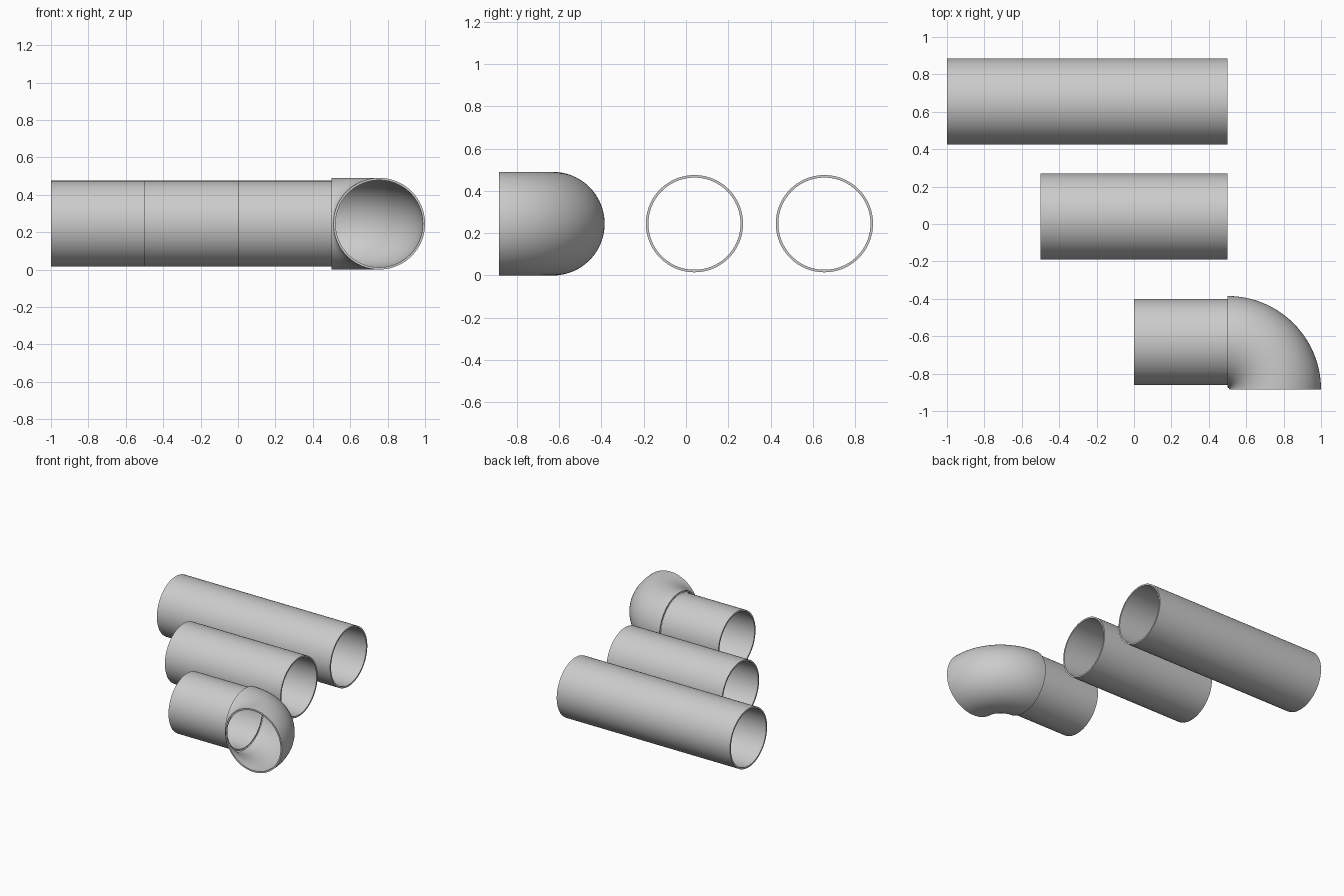
import bpy, bmesh
from math import sin, cos, pi
from mathutils import Vector

if "Cube" in bpy.data.objects:
    bpy.data.objects.remove(bpy.data.objects["Cube"])

SIDES = 96
WALL = 0.012
AXIS_Z = 0.245


def tube(name, stations, radius):
    """Hollow open-ended tube; stations are (centre, horizontal side direction)."""
    bm = bmesh.new()

    def ring(centre, side, r):
        return [bm.verts.new(centre + side * (r * cos(2 * pi * i / SIDES))
                             + Vector((0, 0, r * sin(2 * pi * i / SIDES))))
                for i in range(SIDES)]

    # Outer skin forwards, inner skin back, closed at the rim
    rings = [ring(c, s, radius) for c, s in stations]
    rings += [ring(c, s, radius - WALL) for c, s in reversed(stations)]
    for a, b in zip(rings, rings[1:] + rings[:1]):
        for i in range(SIDES):
            j = (i + 1) % SIDES
            bm.faces.new((a[i], a[j], b[j], b[i]))
    bmesh.ops.recalc_face_normals(bm, faces=bm.faces)

    mesh = bpy.data.meshes.new(name)
    bm.to_mesh(mesh)
    bm.free()
    obj = bpy.data.objects.new(name, mesh)
    bpy.context.collection.objects.link(obj)
    bpy.ops.object.select_all(action='DESELECT')
    obj.select_set(True)
    bpy.context.view_layer.objects.active = obj
    bpy.ops.object.shade_smooth_by_angle(angle=pi / 6)
    return obj


# Straight pipes
for name, x_start, y in (("long_pipe", -1.0, 0.655),
                         ("medium_pipe", -0.5, 0.04),
                         ("short_pipe", 0.0, -0.63)):
    tube(name, [(Vector((x, y, AXIS_Z)), Vector((0, 1, 0))) for x in (x_start, 0.5)], 0.23)

# Quarter-turn elbow on the end of the short pipe
BEND = 0.255
STEPS = 32
pivot = Vector((0.5, -0.885, AXIS_Z))
path = []
for k in range(STEPS + 1):
    a = pi / 2 * k / STEPS
    out = Vector((sin(a), cos(a), 0))
    path.append((pivot + out * BEND, out))
tube("elbow", path, 0.245)
